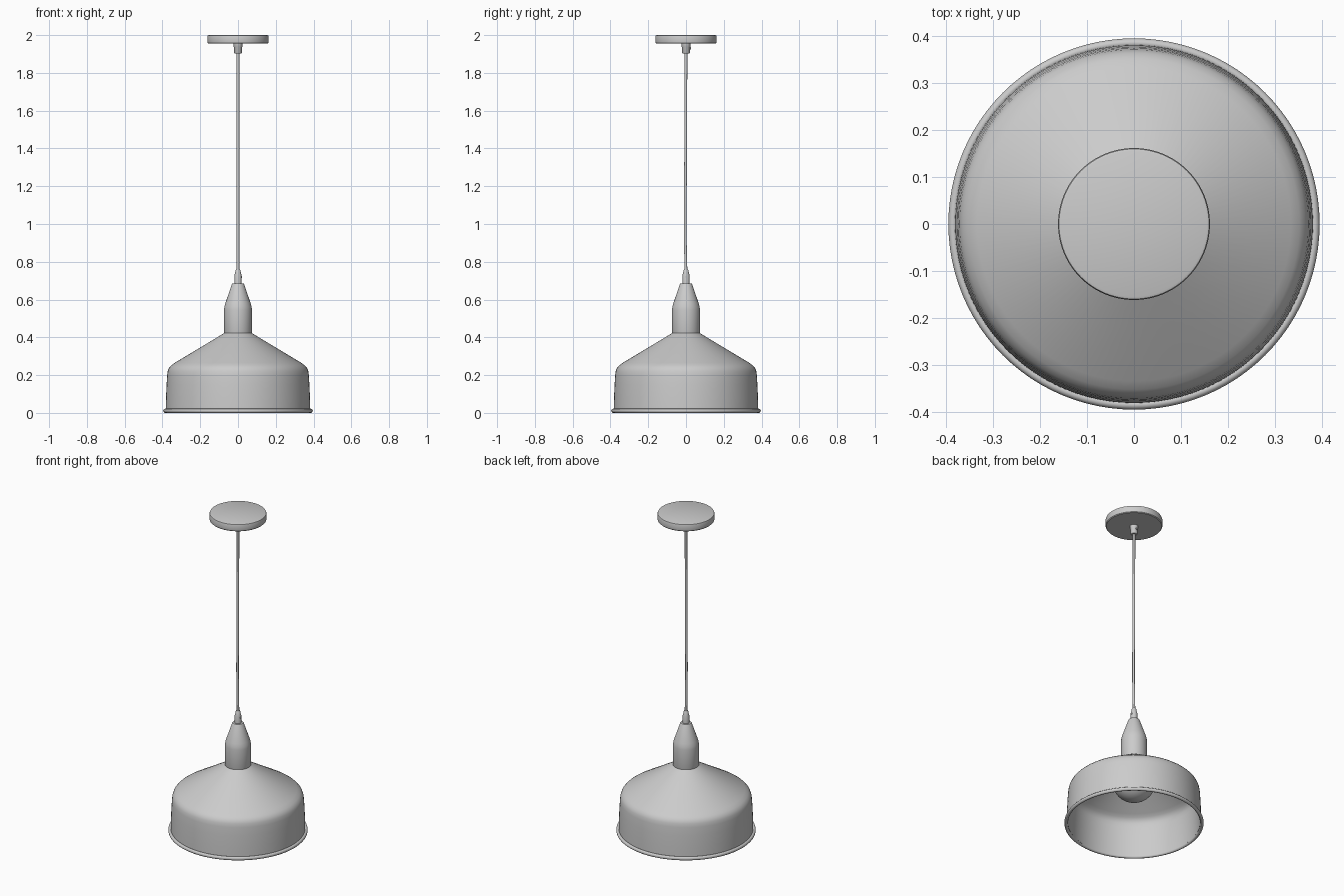
import bpy
import math
from mathutils import Vector

if "Cube" in bpy.data.objects:
    bpy.data.objects.remove(bpy.data.objects["Cube"])

grey = bpy.data.materials.new("light grey")
grey.use_nodes = True
COLOUR = (0.6, 0.6, 0.6, 1)
grey.diffuse_color = COLOUR
grey.node_tree.nodes["Principled BSDF"].inputs["Base Color"].default_value = COLOUR


def finish(obj, name, angle=35):
    obj.name = name
    obj.data.materials.append(grey)
    bpy.ops.object.select_all(action="DESELECT")
    obj.select_set(True)
    bpy.context.view_layer.objects.active = obj
    bpy.ops.object.shade_smooth_by_angle(angle=math.radians(angle))
    return obj


def lathe(name, profile, sides=96, closed=False):
    """Spin (radius, height) points, listed bottom to top on the outside, about z."""
    verts, rings = [], []
    for r, z in profile:
        count = 1 if r == 0 else sides
        rings.append(range(len(verts), len(verts) + count))
        for i in range(count):
            a = 2 * math.pi * i / sides
            verts.append((r * math.cos(a), r * math.sin(a), z))
    pairs = list(zip(rings, rings[1:]))
    if closed:
        pairs.append((rings[-1], rings[0]))
    faces = []
    for low, high in pairs:
        for i in range(sides):
            j = (i + 1) % sides
            loop = [low[i % len(low)], low[j % len(low)],
                    high[j % len(high)], high[i % len(high)]]
            faces.append(list(dict.fromkeys(loop)))
    mesh = bpy.data.meshes.new(name)
    mesh.from_pydata(verts, [], faces)
    obj = bpy.data.objects.new(name, mesh)
    bpy.context.collection.objects.link(obj)
    return finish(obj, name)


def screw(name, location, direction, radius, depth):
    bpy.ops.mesh.primitive_cylinder_add(vertices=16, radius=radius, depth=depth, location=location)
    obj = bpy.context.object
    obj.rotation_euler = Vector(direction).to_track_quat("Z", "Y").to_euler()
    finish(obj, name)


# Shade: thin shell with a rounded shoulder and a conical roof
outer = [(0.382, 0.015), (0.381, 0.08), (0.378, 0.15), (0.375, 0.2), (0.372, 0.222),
         (0.365, 0.239), (0.353, 0.252), (0.335, 0.265), (0.074, 0.422)]
inner = [(r - 0.007, z - 0.006) for r, z in reversed(outer)]
lathe("shade", outer + inner, closed=True)

# Rolled rim at the mouth of the shade
rim = []
for i in range(12):
    a = 2 * math.pi * i / 12
    rim.append((0.386 + 0.01 * math.cos(a), 0.011 + 0.011 * math.sin(a)))
lathe("rolled_rim", rim, closed=True)

# Socket housing above the shade
lathe("socket_housing", [(0, 0.415), (0.071, 0.415), (0.074, 0.425), (0.074, 0.545),
                         (0.072, 0.562), (0.067, 0.58), (0.033, 0.68), (0.03, 0.685), (0, 0.685)], 64)

# Cord grip with its screw
lathe("cord_grip", [(0, 0.68), (0.019, 0.68), (0.019, 0.728), (0.016, 0.738),
                    (0.013, 0.755), (0.01, 0.76), (0, 0.76)], 32)
screw("cord_grip_screw", (0.019, 0, 0.72), (1, 0, 0), 0.006, 0.004)

# Bulb hanging in the shade
R, CENTRE = 0.125, 0.285
bulb = []
for i in range(17):
    a = -math.pi / 2 + math.radians(8.5) * i
    bulb.append((R * math.cos(a) if i else 0, CENTRE + R * math.sin(a)))
lathe("bulb", bulb + [(0.05, 0.415), (0, 0.415)], 64)

# Cord, bowed very slightly
curve = bpy.data.curves.new("cord", "CURVE")
curve.dimensions = "3D"
curve.bevel_depth = 0.0075
curve.bevel_resolution = 3
curve.resolution_u = 8
path = [(0, 0, 0.75), (0, -0.004, 0.95), (0, -0.002, 1.35), (0, 0, 1.92)]
spline = curve.splines.new("BEZIER")
spline.bezier_points.add(len(path) - 1)
for point, co in zip(spline.bezier_points, path):
    point.co = co
    point.handle_left_type = point.handle_right_type = "AUTO"
cord = bpy.data.objects.new("cord", curve)
bpy.context.collection.objects.link(cord)
bpy.context.view_layer.objects.active = cord
bpy.ops.object.select_all(action="DESELECT")
cord.select_set(True)
bpy.ops.object.convert(target="MESH")
finish(bpy.context.object, "cord", 60)

# Ceiling connector with its screw
lathe("ceiling_connector", [(0, 1.902), (0.017, 1.902), (0.021, 1.908), (0.021, 1.935),
                            (0.024, 1.94), (0.024, 1.96), (0, 1.96)], 32)
screw("connector_screw", (0, 0.022, 1.93), (0, 1, 0), 0.006, 0.01)

# Ceiling canopy: flat disc with softened edges
lathe("ceiling_canopy", [(0, 1.955), (0.157, 1.955), (0.161, 1.959), (0.162, 1.965),
                         (0.162, 1.992), (0.16, 1.998), (0.155, 2.0), (0, 2.0)])
